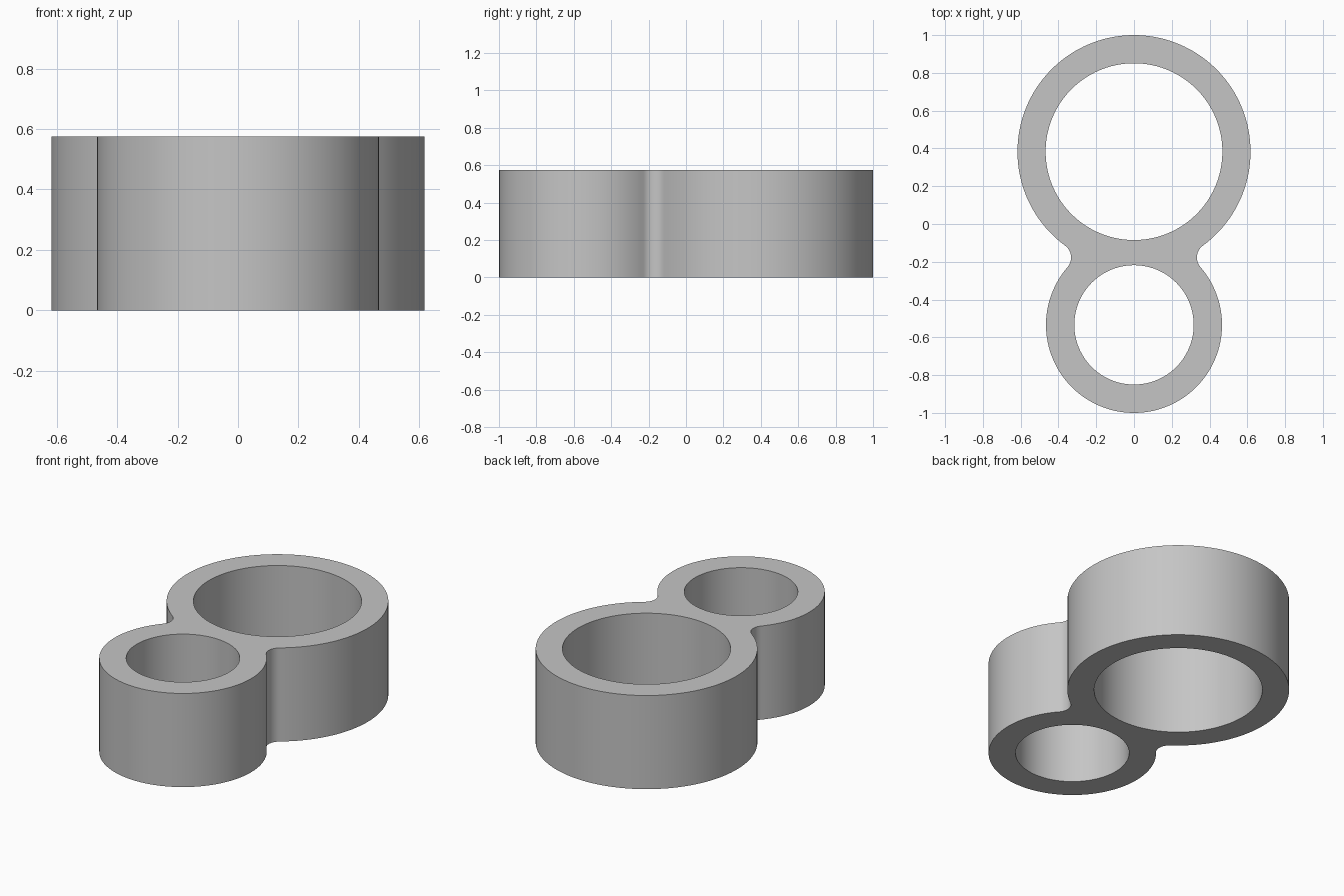
import bpy, bmesh, math
from mathutils import Vector

cube = bpy.data.objects.get("Cube")
if cube:
    bpy.data.objects.remove(cube, do_unlink=True)

HEIGHT = 0.575
BIG_Y, BIG_R, BIG_HOLE = 0.383, 0.617, 0.468
SMALL_Y, SMALL_R, SMALL_HOLE = -0.534, 0.466, 0.316
FILLET = 0.078


def arc(cx, cy, r, start, end, n):
    """Points along an arc, both ends included."""
    return [Vector((cx + r * math.cos(t), cy + r * math.sin(t), 0))
            for t in (start + (end - start) * i / n for i in range(n + 1))]


# Centre of the fillet circle that touches both outer circles
d = BIG_Y - SMALL_Y
d1, d2 = BIG_R + FILLET, SMALL_R + FILLET
drop = (d * d + d1 * d1 - d2 * d2) / (2 * d)
fx, fy = math.sqrt(d1 * d1 - drop * drop), BIG_Y - drop
a_big = math.atan2(fy - BIG_Y, fx)
a_small = math.atan2(fy - SMALL_Y, fx)

# Right half of the outline from back to front, then mirrored
half = (arc(0, BIG_Y, BIG_R, math.pi / 2, a_big, 56)
        + arc(fx, fy, FILLET, a_big + math.pi, a_small + math.pi, 14)[1:]
        + arc(0, SMALL_Y, SMALL_R, a_small, -math.pi / 2, 52)[1:])
outline = half + [Vector((-p.x, p.y, 0)) for p in reversed(half[1:-1])]
holes = [arc(0, y, r, 0, math.tau, 96)[:-1]
         for y, r in ((BIG_Y, BIG_HOLE), (SMALL_Y, SMALL_HOLE))]

# Fill the profile around both holes and extrude it upward
bm = bmesh.new()
edges = []
for loop in [outline] + holes:
    verts = [bm.verts.new(p) for p in loop]
    edges += [bm.edges.new((v, verts[i - 1])) for i, v in enumerate(verts)]
bmesh.ops.triangle_fill(bm, use_beauty=True, edges=edges, normal=(0, 0, 1))
res = bmesh.ops.extrude_face_region(bm, geom=bm.faces[:], use_keep_orig=True)
top = [g for g in res["geom"] if isinstance(g, bmesh.types.BMVert)]
bmesh.ops.translate(bm, verts=top, vec=(0, 0, HEIGHT))
bmesh.ops.recalc_face_normals(bm, faces=bm.faces[:])

mesh = bpy.data.meshes.new("double_ring")
bm.to_mesh(mesh)
bm.free()
ring = bpy.data.objects.new("double_ring", mesh)
bpy.context.collection.objects.link(ring)

# Plain grey material
grey = bpy.data.materials.new("light_grey")
grey.use_nodes = True
colour = (0.56, 0.56, 0.56, 1)
grey.diffuse_color = colour
grey.node_tree.nodes["Principled BSDF"].inputs["Base Color"].default_value = colour
mesh.materials.append(grey)

# Smooth walls with sharp rims
bpy.ops.object.select_all(action="DESELECT")
ring.select_set(True)
bpy.context.view_layer.objects.active = ring
bpy.ops.object.shade_smooth_by_angle(angle=math.radians(30))
